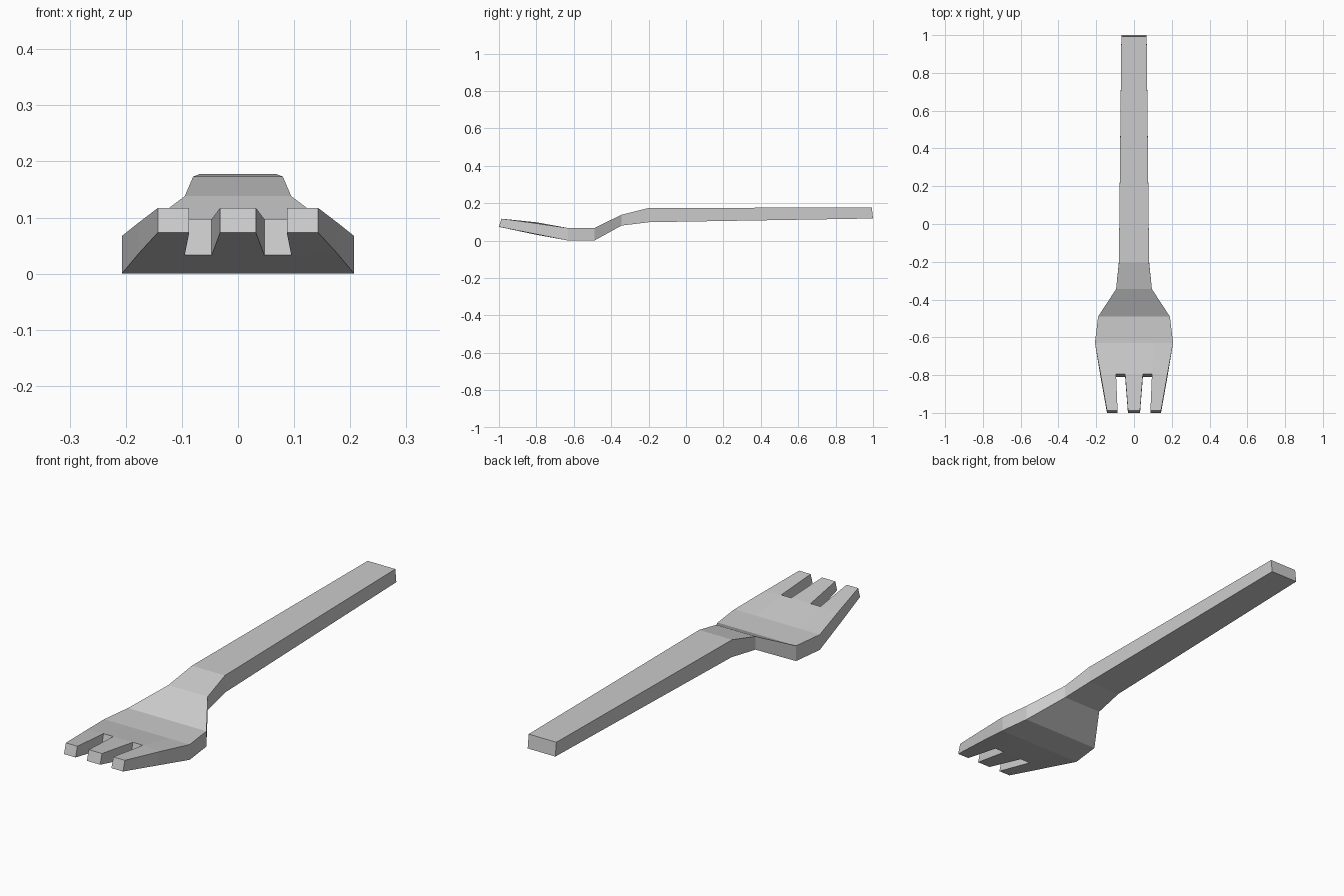
import bpy
import bmesh

cube = bpy.data.objects.get("Cube")
if cube:
    bpy.data.objects.remove(cube, do_unlink=True)

steel = bpy.data.materials.new("light grey steel")
steel.use_nodes = True
colour = (0.6, 0.6, 0.6, 1)
steel.diffuse_color = colour
steel.node_tree.nodes["Principled BSDF"].inputs["Base Color"].default_value = colour


def section(half, y_top, z_top, y_low, z_low, inner=None, bulge=0):
    """Cross-section as (top, bottom) point pairs from right to left."""
    a, b = inner or (half * 0.25, half * 0.5)
    pairs = []
    for x in (-half, -b, -a, a, b, half):
        lift = 0 if abs(x) == half else bulge
        pairs.append(((x, y_top, z_top + lift), (x, y_low, z_low - lift / 2)))
    return pairs


# Cross-sections from the handle end to the tine tips
sections = [
    section(0.067, 0.993, 0.178, 1.0, 0.118),
    section(0.080, -0.205, 0.173, -0.20, 0.098),
    section(0.095, -0.345, 0.138, -0.345, 0.080),
    section(0.190, -0.490, 0.067, -0.490, 0.0),
    section(0.207, -0.630, 0.067, -0.630, 0.0),
    section(0.177, -0.795, 0.091, -0.81, 0.036, (0.047, 0.095), 0.006),
    section(0.143, -0.987, 0.117, -1.0, 0.073, (0.032, 0.087)),
]

bm = bmesh.new()
grid = [[[bm.verts.new(p) for p in pair] for pair in row] for row in sections]
rows, cols = len(grid) - 1, len(grid[0]) - 1


def solid(r, c):
    """Cells inside the body; the slots between the tines are left out."""
    return 0 <= r < rows and 0 <= c < cols and not (r == rows - 1 and c % 2)


for r in range(rows):
    for c in range(cols):
        if not solid(r, c):
            continue
        corners = [grid[r][c], grid[r][c + 1], grid[r + 1][c + 1], grid[r + 1][c]]
        bm.faces.new([v[0] for v in corners])
        bm.faces.new([v[1] for v in reversed(corners)])
        # Walls wherever the body ends
        neighbours = [(r - 1, c), (r, c + 1), (r + 1, c), (r, c - 1)]
        for k, near in enumerate(neighbours):
            if not solid(*near):
                p, q = corners[k], corners[(k + 1) % 4]
                bm.faces.new((p[0], p[1], q[1], q[0]))

# Merge flat strips and tidy normals
bmesh.ops.dissolve_limit(bm, angle_limit=0.002, verts=bm.verts, edges=bm.edges)
bmesh.ops.recalc_face_normals(bm, faces=bm.faces)
mesh = bpy.data.meshes.new("fork")
bm.to_mesh(mesh)
bm.free()
mesh.materials.append(steel)
fork = bpy.data.objects.new("fork", mesh)
bpy.context.collection.objects.link(fork)
